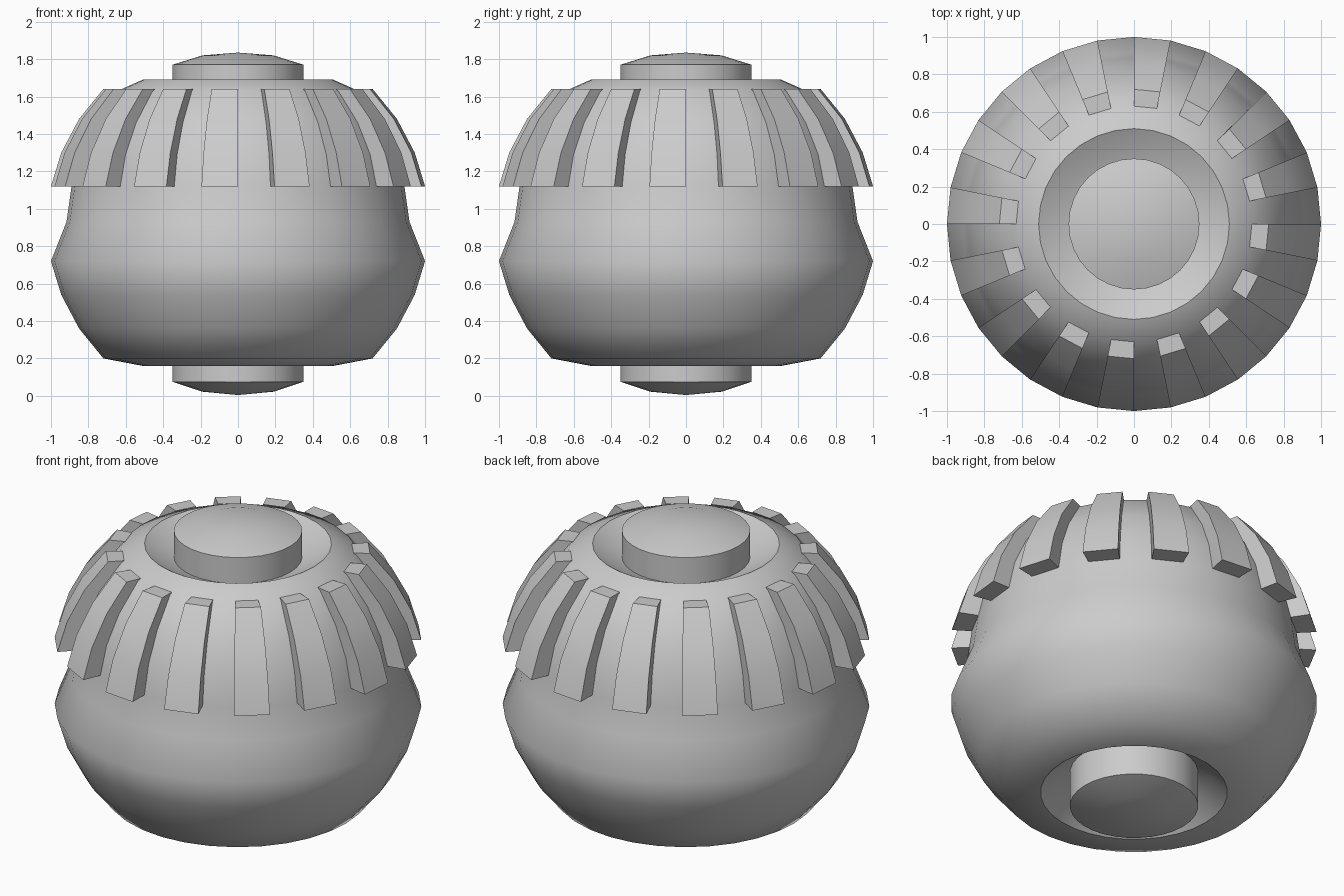
import bpy, bmesh
from math import sin, cos, pi

if "Cube" in bpy.data.objects:
    bpy.data.objects.remove(bpy.data.objects["Cube"])

SEG = 32
STEP = 2 * pi / SEG


def finish(bm, name, angle):
    bmesh.ops.remove_doubles(bm, verts=bm.verts, dist=1e-5)
    bmesh.ops.recalc_face_normals(bm, faces=bm.faces)
    mesh = bpy.data.meshes.new(name)
    bm.to_mesh(mesh)
    bm.free()
    obj = bpy.data.objects.new(name, mesh)
    bpy.context.collection.objects.link(obj)
    bpy.ops.object.select_all(action='DESELECT')
    obj.select_set(True)
    bpy.context.view_layer.objects.active = obj
    bpy.ops.object.shade_smooth_by_angle(angle=angle)
    return obj


def lathe(name, profile, angle=0.75):
    """Revolve (radius, z) points round the z axis."""
    bm = bmesh.new()
    verts = [bm.verts.new((r, 0, z)) for r, z in profile]
    edges = [bm.edges.new(pair) for pair in zip(verts, verts[1:])]
    bmesh.ops.spin(bm, geom=verts + edges, cent=(0, 0, 0), axis=(0, 0, 1),
                   angle=2 * pi, steps=SEG)
    return finish(bm, name, angle)


# Round body with a dished top and bottom
lathe("body", [
    (0.34, 0.29), (0.42, 0.24), (0.51, 0.16), (0.72, 0.20), (0.85, 0.36),
    (0.945, 0.54), (1.0, 0.72), (0.917, 0.93), (0.89, 1.12), (0.85, 1.29),
    (0.77, 1.46), (0.645, 1.63), (0.51, 1.69), (0.42, 1.64), (0.34, 1.61)])

# Domed caps at both ends
lathe("top_cap", [(0.35, 1.58), (0.35, 1.77), (0.19, 1.82), (0, 1.835)])
lathe("bottom_cap", [(0.35, 0.31), (0.35, 0.075), (0.19, 0.022), (0, 0.004)])

# Ring of raised ribs on the shoulder, every other segment
rib = [(0.88, 1.12), (1.0, 1.12), (0.945, 1.30), (0.85, 1.48), (0.72, 1.64),
       (0.63, 1.64), (0.76, 1.46), (0.84, 1.29)]
bm = bmesh.new()
for k in range(SEG // 2):
    a0 = (2 * k - 1) * STEP
    sides = [[bm.verts.new((r * cos(a), r * sin(a), z)) for r, z in rib]
             for a in (a0, a0 + STEP)]
    near, far = sides
    # outer skin, underside and top ledge
    for i in range(5):
        bm.faces.new((near[i], far[i], far[i + 1], near[i + 1]))
    # cheeks, split into quads
    for s in sides:
        bm.faces.new((s[0], s[1], s[2], s[7]))
        bm.faces.new((s[7], s[2], s[3], s[6]))
        bm.faces.new((s[6], s[3], s[4], s[5]))
finish(bm, "shoulder_ribs", 0.6)
